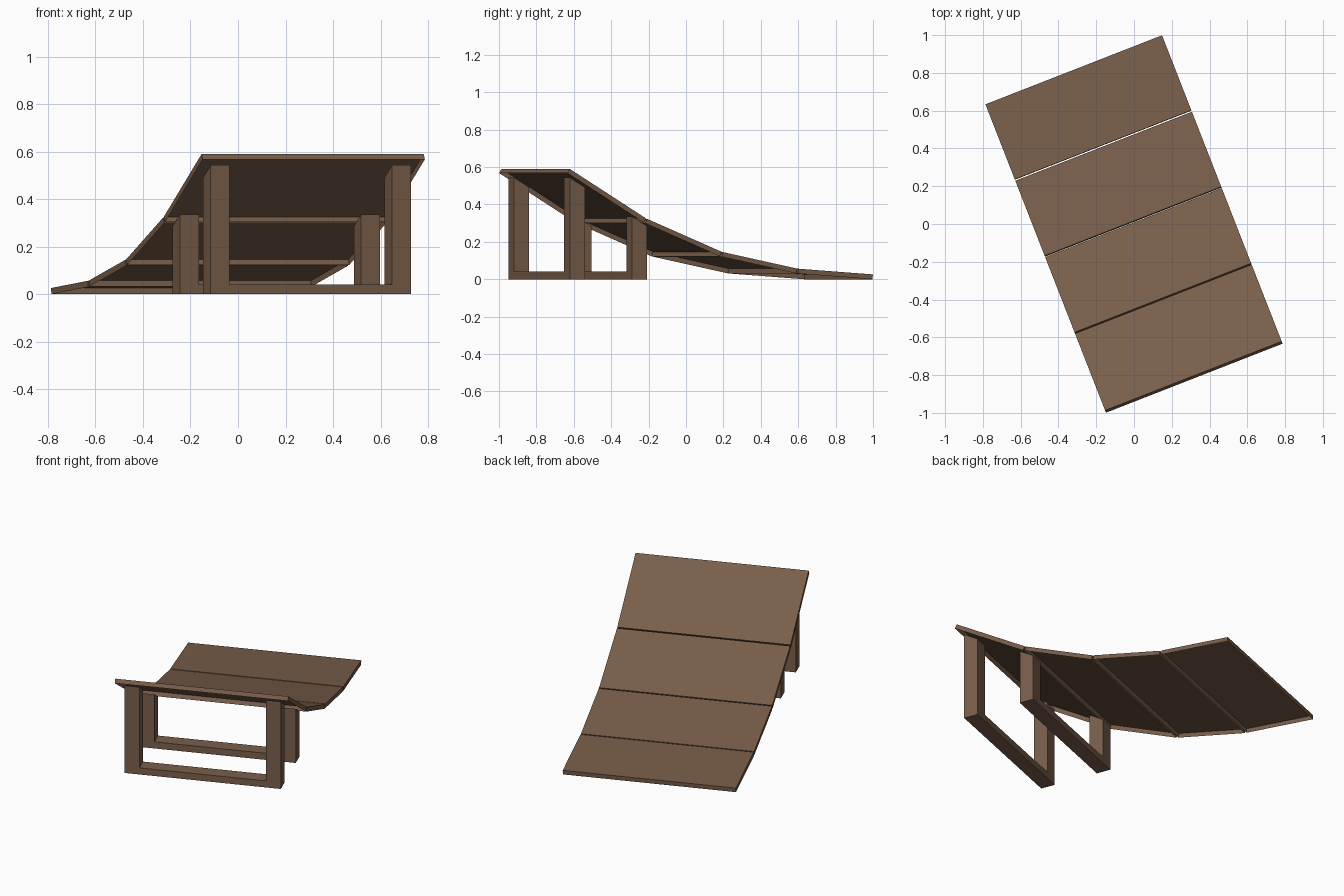
import bpy, bmesh, math

if "Cube" in bpy.data.objects:
    bpy.data.objects.remove(bpy.data.objects["Cube"])

ANGLE = math.radians(21.35)   # the whole ramp is turned about z
HALF_W = 0.502
T = 0.026                     # board thickness
GAP = 0.008

wood = bpy.data.materials.new("brown_wood")
wood.diffuse_color = (0.19, 0.112, 0.068, 1)
wood.use_nodes = True
wood.node_tree.nodes["Principled BSDF"].inputs["Base Color"].default_value = wood.diffuse_color


def prism(name, profile, x0, x1, open_edge=None):
    """Extrude a (y, z) profile from x0 to x1; open_edge leaves one side out."""
    bm = bmesh.new()
    a = [bm.verts.new((x0, y, z)) for y, z in profile]
    b = [bm.verts.new((x1, y, z)) for y, z in profile]
    bm.faces.new(a)
    bm.faces.new(b[::-1])
    n = len(profile)
    skipped = None
    for i in range(n):
        j = (i + 1) % n
        f = bm.faces.new((a[i], b[i], b[j], a[j]))
        if i == open_edge:
            skipped = f
    bmesh.ops.recalc_face_normals(bm, faces=bm.faces)
    if skipped:
        bmesh.ops.delete(bm, geom=[skipped], context='FACES_ONLY')
    me = bpy.data.meshes.new(name)
    bm.to_mesh(me)
    bm.free()
    me.materials.append(wood)
    ob = bpy.data.objects.new(name, me)
    ob.rotation_euler.z = ANGLE
    bpy.context.collection.objects.link(ob)


# Four ramp boards, hollow underneath, with square-cut ends and narrow gaps
ys = [0.8765, 0.442, 0.008, -0.4265, -0.863]
zs = [0.026, 0.057, 0.147, 0.326, 0.59]
for i in range(4):
    y0, z0, y1, z1 = ys[i], zs[i], ys[i + 1], zs[i + 1]
    length = math.hypot(y1 - y0, z1 - z0)
    dy, dz = (y1 - y0) / length, (z1 - z0) / length
    if i < 3:
        y1, z1 = y1 - dy * GAP, z1 - dz * GAP
    ny, nz = dz * T, -dy * T
    prism(f"ramp_board_{i + 1}",
          [(y0, z0), (y1, z1), (y1 - ny, z1 - nz), (y0 - ny, z0 - nz)],
          -HALF_W, HALF_W, open_edge=2)

# Two support frames: sloped-top posts joined by a floor bar
POST = 0.086
slope = (zs[4] - zs[3]) / (ys[3] - ys[4])
for label, y, top in (("front", -0.843, 0.543), ("rear", -0.486, 0.336)):
    post = [(y, 0), (y + POST, 0), (y + POST, top - slope * POST), (y, top)]
    prism(label + "_left_post", post, -0.453, -0.453 + POST)
    prism(label + "_right_post", post, 0.453 - POST, 0.453)
    bar = [(y, 0), (y + POST, 0), (y + POST, 0.041), (y, 0.041)]
    prism(label + "_floor_bar", bar, -0.453 + POST, 0.453 - POST)
